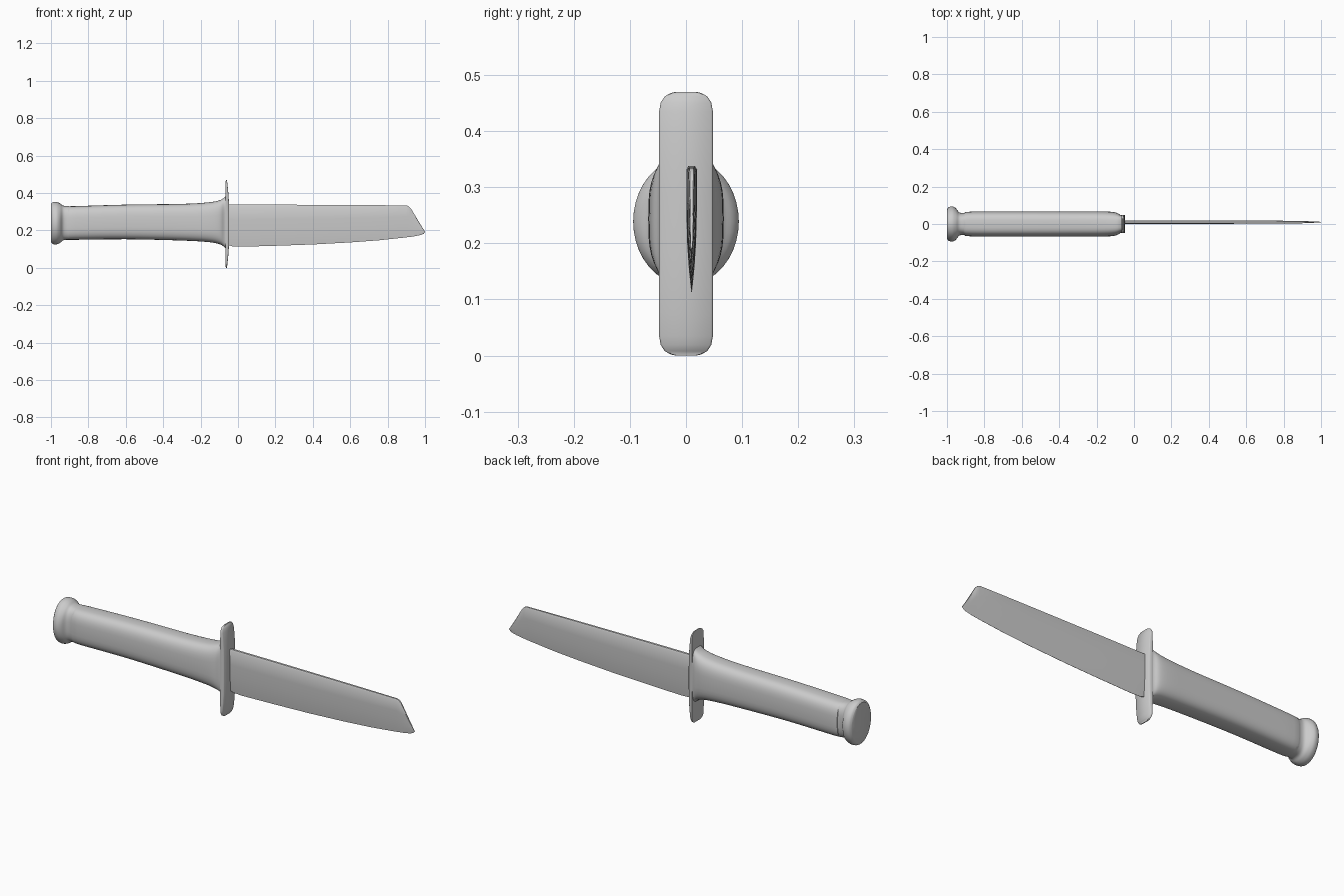
import bpy, bmesh, math
from mathutils import Vector

cube = bpy.data.objects.get("Cube")
if cube:
    bpy.data.objects.remove(cube, do_unlink=True)

grey = bpy.data.materials.new("plain_grey")
grey.use_nodes = True
grey.diffuse_color = (0.6, 0.6, 0.6, 1)
grey.node_tree.nodes["Principled BSDF"].inputs["Base Color"].default_value = (0.6, 0.6, 0.6, 1)


def loft(name, rings, angle=40):
    """Skin a list of equal-length rings and cap both ends."""
    bm = bmesh.new()
    loops = [[bm.verts.new(p) for p in ring] for ring in rings]
    n = len(loops[0])
    for a, b in zip(loops, loops[1:]):
        for i in range(n):
            j = (i + 1) % n
            bm.faces.new((a[i], a[j], b[j], b[i]))
    bm.faces.new(loops[0])
    bm.faces.new(loops[-1])
    bmesh.ops.recalc_face_normals(bm, faces=bm.faces)
    mesh = bpy.data.meshes.new(name)
    bm.to_mesh(mesh)
    bm.free()
    mesh.materials.append(grey)
    obj = bpy.data.objects.new(name, mesh)
    bpy.context.collection.objects.link(obj)
    bpy.ops.object.select_all(action='DESELECT')
    obj.select_set(True)
    bpy.context.view_layer.objects.active = obj
    bpy.ops.object.shade_smooth_by_angle(angle=math.radians(angle))
    return obj


def smooth_path(rows, steps):
    """Catmull-Rom interpolation of station rows."""
    pts = [Vector(r) for r in rows]
    out = []
    for i in range(len(pts) - 1):
        p0, p1 = pts[max(i - 1, 0)], pts[i]
        p2, p3 = pts[i + 1], pts[min(i + 2, len(pts) - 1)]
        for k in range(steps):
            t = k / steps
            out.append(0.5 * (2 * p1 + (p2 - p0) * t + (2 * p0 - 5 * p1 + 4 * p2 - p3) * t ** 2
                              + (3 * p1 - p0 - 3 * p2 + p3) * t ** 3))
    return out + [pts[-1]]


def oval(x, low, high, half, power, n=40):
    """Superellipse section across the grip."""
    ring = []
    for i in range(n):
        a = 2 * math.pi * i / n
        c, s = math.cos(a), math.sin(a)
        y = half * math.copysign(abs(c) ** (2 / power), c)
        z = (low + high) / 2 + (high - low) / 2 * math.copysign(abs(s) ** (2 / power), s)
        ring.append((x, y, z))
    return ring


# Handle with flared pommel: x, bottom, top, half width, squareness
handle = [
    (-1.0, .137, .343, .078, 2.0), (-.99, .127, .351, .09, 2.0),
    (-.97, .126, .352, .094, 2.0), (-.952, .133, .345, .084, 2.1),
    (-.935, .147, .333, .063, 2.6), (-.91, .15, .33, .059, 3.0),
    (-.87, .15, .33, .066, 3.1), (-.6, .153, .338, .067, 3.1),
    (-.3, .146, .342, .067, 3.1), (-.16, .138, .35, .067, 3.1),
    (-.1, .127, .361, .062, 3.2), (-.075, .113, .375, .05, 3.6),
    (-.062, .1, .39, .046, 4.0),
]
loft("handle", [oval(*row) for row in smooth_path(handle, 4)])

# Guard: height from centre, rear x, front x, half width
upper = [
    (.05, -.068, -.047, .048), (.11, -.068, -.048, .048), (.16, -.068, -.051, .048),
    (.2, -.067, -.055, .048), (.216, -.067, -.057, .045), (.227, -.066, -.058, .038),
    (.233, -.065, -.059, .027), (.235, -.064, -.06, .018),
]
rows = [(-h, b, f, w) for h, b, f, w in reversed(upper)] + upper
rings = []
for h, back, front, w in rows:
    e = .003
    z = .235 + h
    rings.append([(back, -w, z), (front - e, -w, z), (front, e - w, z),
                  (front, w - e, z), (front - e, w, z), (back, w, z)])
loft("guard", rings, 50)

# Blade: x, cutting edge height, spine height, half thickness
blade = [
    (-.05, .122, .338, .0095), (-.03, .115, .338, .0095), (.02, .113, .338, .0095),
    (.2, .118, .338, .0095), (.4, .125, .337, .009), (.6, .136, .336, .0085),
    (.75, .147, .335, .008), (.9, .163, .334, .006), (.913, .165, .329, .0055),
    (.925, .166, .317, .005), (.96, .172, .258, .0035), (.98, .177, .225, .0025),
    (.993, .182, .204, .002), (1.0, .19, .194, .0015),
]
# Section going down from the spine: depth fraction, thickness fraction
section = [(0, .6), (.03, 1), (.35, 1), (.6, .85), (.8, .55), (.93, .25), (1, .06)]
rings = []
for x, low, high, t in blade:
    side = [(t * w, high + (low - high) * d) for d, w in section]
    outline = side + [(-y, z) for y, z in reversed(side)]
    rings.append([(x, .01 + y, z) for y, z in outline])
loft("blade", rings, 35)
